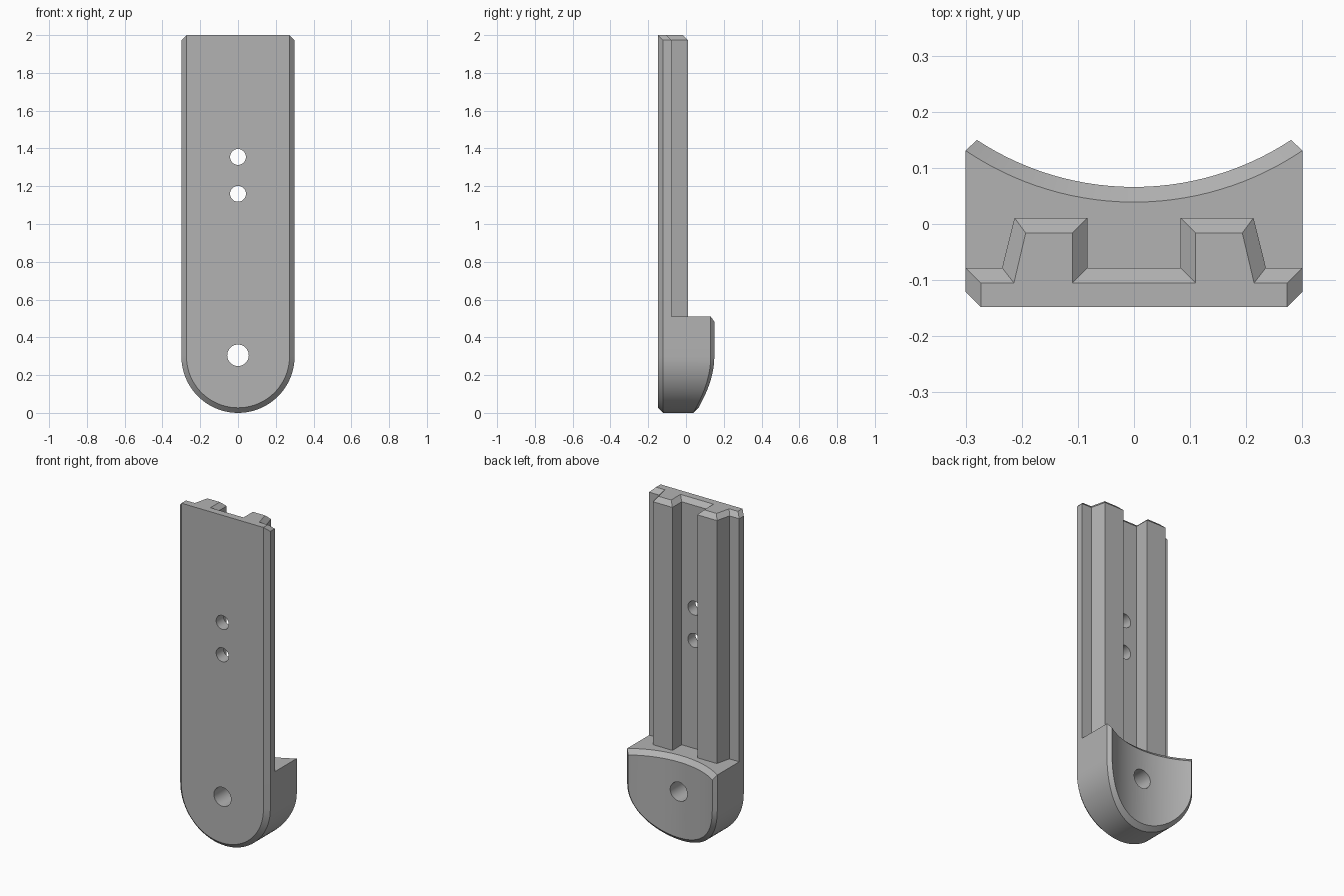
import bpy, bmesh, math

cube = bpy.data.objects.get("Cube")
if cube:
    bpy.data.objects.remove(cube)

grey = bpy.data.materials.new("plain grey")
grey.use_nodes = True
COLOUR = (0.45, 0.45, 0.45, 1)
grey.diffuse_color = COLOUR
grey.node_tree.nodes["Principled BSDF"].inputs["Base Color"].default_value = COLOUR

W, BEVEL = 0.3, 0.027            # half width, chamfer size
FRONT, SHELF, TOP = -0.148, 0.51, 2.0
N = 40                           # columns across the rounded foot


def make_object(name, bm):
    bmesh.ops.remove_doubles(bm, verts=bm.verts, dist=1e-5)
    bmesh.ops.recalc_face_normals(bm, faces=bm.faces)
    mesh = bpy.data.meshes.new(name)
    bm.to_mesh(mesh)
    bm.free()
    mesh.materials.append(grey)
    obj = bpy.data.objects.new(name, mesh)
    bpy.context.collection.objects.link(obj)
    return obj


def loft(bm, rings):
    loops = [[bm.verts.new(p) for p in ring] for ring in rings]
    for a, b in zip(loops, loops[1:]):
        for i in range(len(a)):
            j = (i + 1) % len(a)
            bm.faces.new((a[i], a[j], b[j], b[i]))
    return loops


def mirrored(half):
    return half + [(-x, y) for x, y in reversed(half)]


# Upright plate with two dovetail rails, chamfered at the top
section = mirrored([(W - BEVEL, FRONT), (W, FRONT + BEVEL), (W, -0.078),
                    (0.235, -0.078), (0.213, 0.011), (0.083, 0.011), (0.083, -0.078)])
crown = mirrored([(W - BEVEL, FRONT), (W - BEVEL, FRONT), (W - BEVEL, -0.105),
                  (0.214, -0.105), (0.193, -0.016), (0.11, -0.016), (0.11, -0.105)])
bm = bmesh.new()
loops = loft(bm, [[(x, y, z) for x, y in ring] for ring, z in
                  ((section, SHELF), (section, TOP - BEVEL), (crown, TOP))])
bm.faces.new(loops[0])
bm.faces.new(loops[-1])
body = make_object("railed_body", bm)


# Rounded foot with a concave, chamfered back
def foot_ring(depth, side, low, high):
    angles = [math.pi * (1 + i / N) for i in range(N + 1)]
    bottom = [((W - side) * math.cos(a), W + (W - low) * math.sin(a)) for a in angles]
    ring = bottom + [(x, SHELF - high) for x, z in reversed(bottom)]
    return [(x, depth(x), z) for x, z in ring]


def hollow(radius):
    return lambda x: 0.575 - math.sqrt(radius ** 2 - x ** 2)


bm = bmesh.new()
loops = loft(bm, [foot_ring(lambda x: FRONT, BEVEL, BEVEL, 0),
                  foot_ring(lambda x: FRONT + BEVEL, 0, 0, 0),
                  foot_ring(hollow(0.536), 0, 0, 0),
                  foot_ring(hollow(0.509), 0.02, BEVEL, BEVEL)])
bm.faces.new(loops[0])
back = loops[-1]
for i in range(N):               # curved back in vertical strips
    bm.faces.new((back[i], back[i + 1], back[-2 - i], back[-1 - i]))
foot = make_object("rounded_foot", bm)


def boolean(target, tool, operation):
    mod = target.modifiers.new(tool.name, 'BOOLEAN')
    mod.operation, mod.solver, mod.object = operation, 'EXACT', tool
    bpy.context.view_layer.objects.active = target
    bpy.ops.object.modifier_apply(modifier=mod.name)
    bpy.data.objects.remove(tool)


boolean(body, foot, 'UNION')

# Screw holes running front to back
for height, radius in ((0.305, 0.057), (1.16, 0.042), (1.355, 0.042)):
    bpy.ops.mesh.primitive_cylinder_add(vertices=40, radius=radius, depth=1,
                                        location=(0, 0, height),
                                        rotation=(math.pi / 2, 0, 0))
    drill = bpy.context.object
    drill.name = "hole_cutter"
    drill.hide_render = True
    drill.data.materials.append(grey)
    boolean(body, drill, 'DIFFERENCE')

# Smooth the curves while keeping the edges sharp
bpy.ops.object.select_all(action='DESELECT')
body.select_set(True)
bpy.context.view_layer.objects.active = body
bpy.ops.object.shade_smooth_by_angle(angle=math.radians(25))
